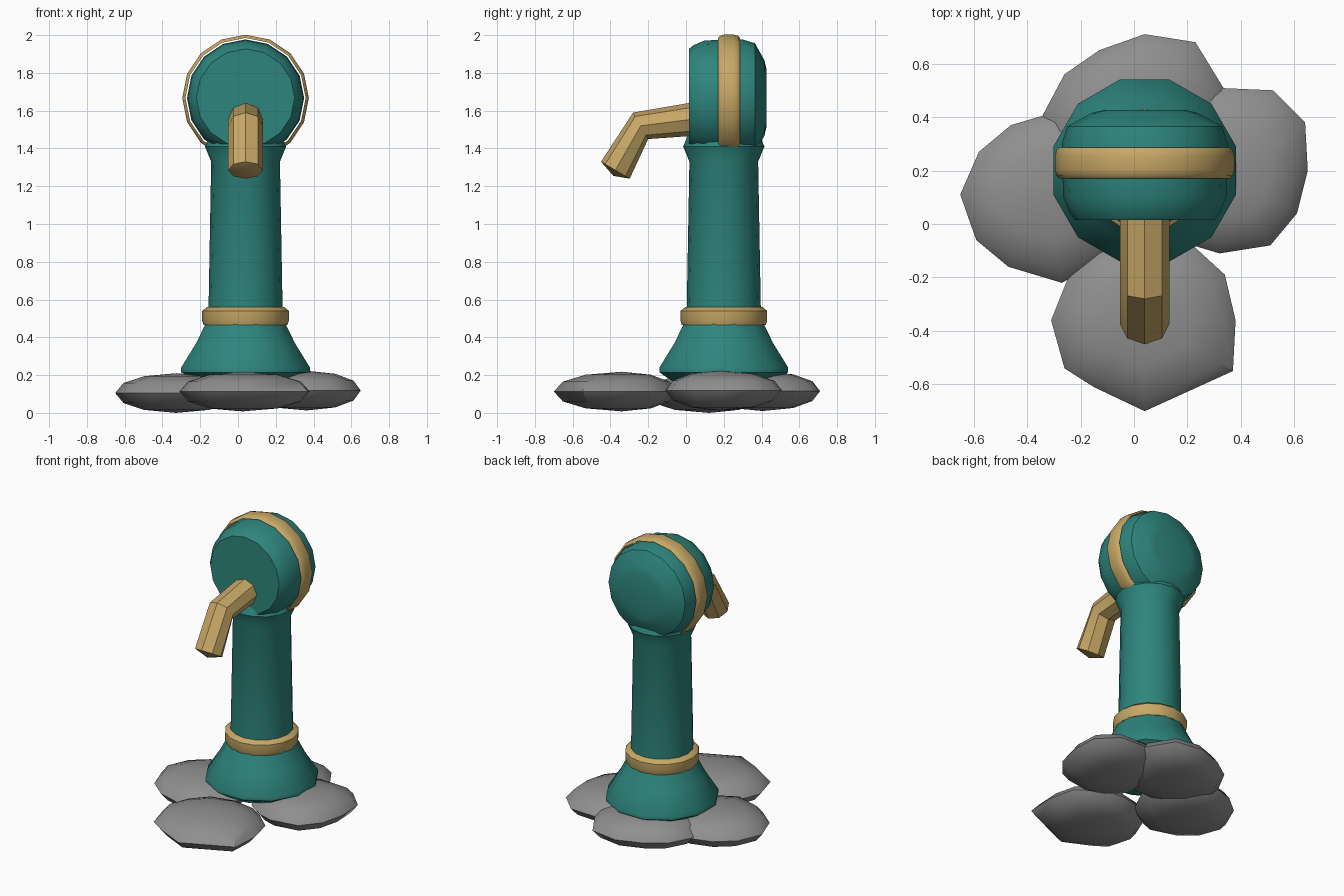
import bpy
import bmesh
from math import cos, sin, pi, radians
from mathutils import Vector, Matrix

cube = bpy.data.objects.get("Cube")
if cube:
    bpy.data.objects.remove(cube, do_unlink=True)


def material(name, rgb):
    m = bpy.data.materials.new(name)
    m.use_nodes = True
    m.diffuse_color = (*rgb, 1)
    m.node_tree.nodes["Principled BSDF"].inputs["Base Color"].default_value = (*rgb, 1)
    return m


TEAL = material("teal enamel", (0.027, 0.235, 0.205))
GOLD = material("warm brass", (0.57, 0.39, 0.133))
GREY = material("stone grey", (0.27, 0.275, 0.27))


def loft(name, rings, mat, closed=False, angle=40, matrix=Matrix()):
    """Skin a list of equal rings; a closed loft joins its last ring to its first."""
    bm = bmesh.new()
    loops = [[bm.verts.new(matrix @ Vector(p)) for p in ring] for ring in rings]
    pairs = list(zip(loops, loops[1:]))
    if closed:
        pairs.append((loops[-1], loops[0]))
    else:
        bm.faces.new(loops[0])
        bm.faces.new(loops[-1])
    n = len(loops[0])
    for a, b in pairs:
        for i in range(n):
            j = (i + 1) % n
            bm.faces.new((a[i], a[j], b[j], b[i]))
    bmesh.ops.remove_doubles(bm, verts=bm.verts, dist=0.0005)
    bmesh.ops.recalc_face_normals(bm, faces=bm.faces)
    mesh = bpy.data.meshes.new(name)
    bm.to_mesh(mesh)
    bm.free()
    mesh.materials.append(mat)
    mesh.shade_smooth()
    mesh.set_sharp_from_angle(angle=radians(angle))
    obj = bpy.data.objects.new(name, mesh)
    bpy.context.collection.objects.link(obj)
    return obj


def lathe(name, profile, mat, sides, phase=0.0, **kw):
    """Turn (radius, height) points around the local z axis."""
    turns = [2 * pi * (i + phase) / sides for i in range(sides)]
    rings = [[(r * cos(t), r * sin(t), z) for t in turns] for r, z in profile]
    return loft(name, rings, mat, **kw)


AXIS = Matrix.Translation((0.04, 0.2, 0))
# Local z of the head points backwards along +y
HEAD = Matrix.Translation((0.04, 0, 1.667)) @ Matrix.Rotation(-pi / 2, 4, "X")

# Flared foot, column and brass collar
lathe("base_flare", [(0.27, 0.16), (0.353, 0.215), (0.353, 0.24), (0.27, 0.37), (0.215, 0.48),
                     (0.195, 0.52)], TEAL, 12, 0.5, matrix=AXIS)
lathe("column", [(0.197, 0.5), (0.182, 1.33), (0.215, 1.41), (0.19, 1.47)], TEAL, 16, matrix=AXIS)
lathe("base_collar", [(0.18, 0.465), (0.222, 0.465), (0.23, 0.49), (0.23, 0.54), (0.205, 0.56),
                      (0.18, 0.56)], GOLD, 16, closed=True, matrix=AXIS)

# Drum head with a flat front and a rounded back, and the thin band around it
lathe("head", [(0.26, 0.015), (0.28, 0.04), (0.305, 0.1), (0.31, 0.3), (0.29, 0.365),
               (0.2, 0.415), (0.15, 0.427)], TEAL, 16, matrix=HEAD)
lathe("head_band", [(0.318, 0.17), (0.329, 0.18), (0.335, 0.2), (0.335, 0.255), (0.329, 0.277),
                    (0.318, 0.287)], GOLD, 16, closed=True, matrix=HEAD)

# Bent spout: each ring spans an upper and a lower (y, z) point
spans = [((0.06, 1.648), (0.06, 1.468)), ((-0.28, 1.59), (-0.2, 1.45)),
         ((-0.45, 1.33), (-0.298, 1.24)), ((-0.385, 1.255), (-0.385, 1.255))]
spout = []
for k, (top, low) in enumerate(spans):
    mid, half = (Vector(top) + Vector(low)) / 2, (Vector(top) - Vector(low)) / 2
    width = 0.092 if k < 3 else 0
    ring = []
    for i in range(8):
        yz = mid + half * cos(i * pi / 4)
        ring.append((0.04 + width * sin(i * pi / 4), yz.x, yz.y))
    spout.append(ring)
loft("spout", spout, GOLD, angle=30)


def stone(name, outline, height):
    """Flattened boulder whose widest edge follows the outline."""
    centre = sum((Vector(p) for p in outline), Vector((0, 0))) / len(outline)
    rings = []
    for a in (-90, -58, -30, 0, 30, 58, 90):
        s, z = cos(radians(a)), height + 0.105 * sin(radians(a))
        rings.append([(*centre.lerp(Vector(p), s), z) for p in outline])
    loft(name, rings, GREY)


# Four boulders around the foot
stone("front_stone", [(0.04, -0.7), (0.37, -0.55), (0.38, -0.36), (0.34, -0.19), (0.22, -0.08),
                      (0.04, -0.05), (-0.14, -0.09), (-0.25, -0.21), (-0.31, -0.36),
                      (-0.26, -0.54), (-0.15, -0.61)], 0.113)
stone("right_stone", [(-0.65, 0.11), (-0.59, -0.06), (-0.47, -0.16), (-0.27, -0.22), (-0.1, -0.13),
                      (0, 0.08), (-0.05, 0.28), (-0.14, 0.39), (-0.29, 0.42), (-0.46, 0.37),
                      (-0.58, 0.27)], 0.105)
stone("left_stone", [(0.65, 0.2), (0.64, 0.38), (0.52, 0.5), (0.29, 0.51), (0.1, 0.4), (0.03, 0.2),
                     (0.1, 0), (0.22, -0.08), (0.32, -0.11), (0.51, -0.08), (0.61, 0.04)], 0.118)
stone("back_stone", [(0.04, 0.71), (-0.13, 0.65), (-0.26, 0.56), (-0.34, 0.41), (-0.28, 0.2),
                     (-0.1, 0.08), (0.15, 0.08), (0.3, 0.2), (0.34, 0.5), (0.23, 0.68)], 0.115)
